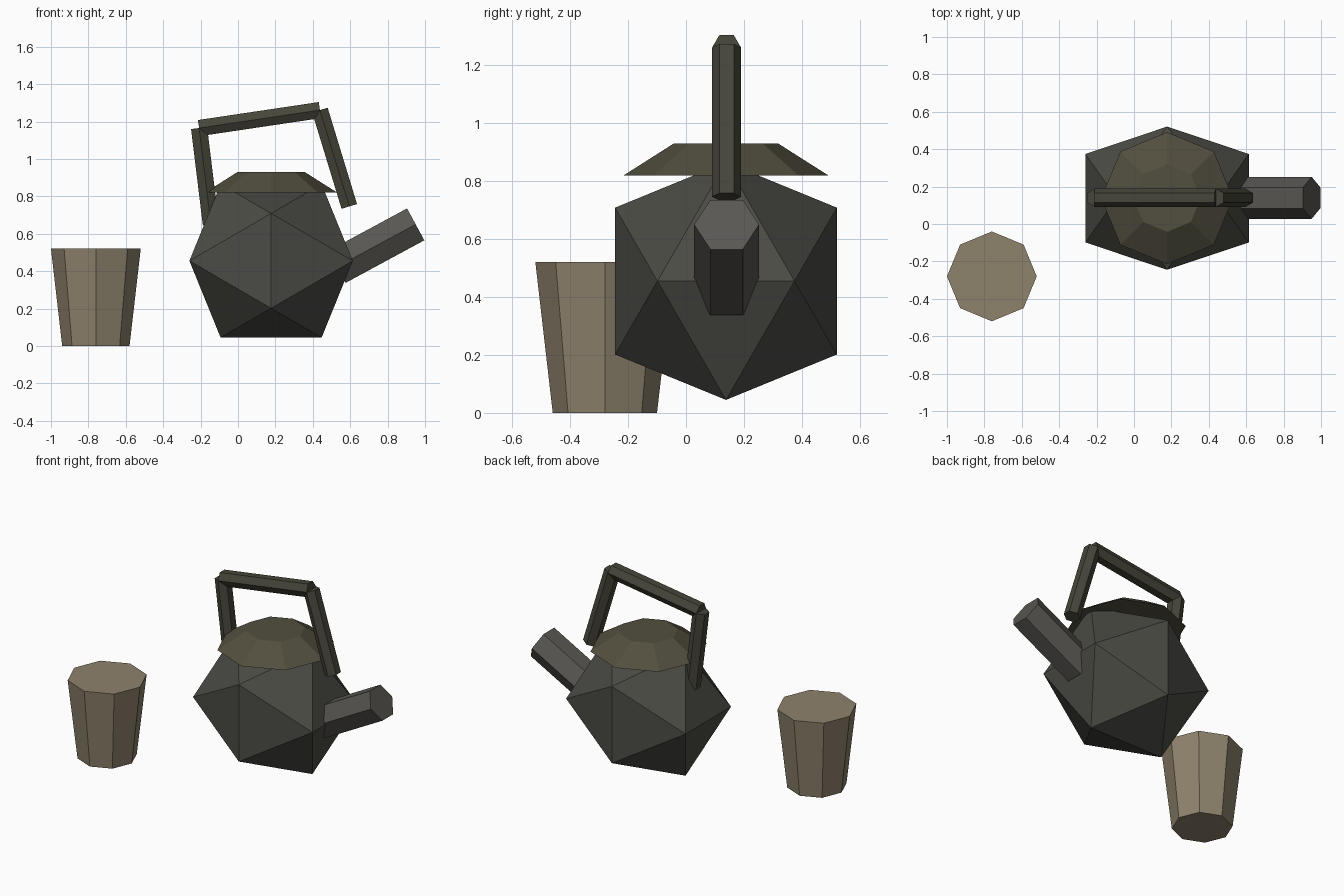
import bpy, bmesh
from math import cos, sin, tau, sqrt
from mathutils import Vector

if "Cube" in bpy.data.objects:
    bpy.data.objects.remove(bpy.data.objects["Cube"])

YC = 0.14  # depth of the kettle's centre plane


def finish(name, bm, color):
    bmesh.ops.recalc_face_normals(bm, faces=bm.faces)
    me = bpy.data.meshes.new(name)
    bm.to_mesh(me)
    bm.free()
    ob = bpy.data.objects.new(name, me)
    bpy.context.collection.objects.link(ob)
    mat = bpy.data.materials.new(name + "_paint")
    mat.diffuse_color = (*color, 1)
    mat.use_nodes = True
    mat.node_tree.nodes["Principled BSDF"].inputs["Base Color"].default_value = mat.diffuse_color
    me.materials.append(mat)
    return ob


def prism(name, start, end, r0, r1, sides, color):
    """Capped straight or tapered prism between two points, corners on the y axis."""
    a, b = Vector(start), Vector(end)
    u = Vector((0, 1, 0))
    v = (b - a).normalized().cross(u)
    bm = bmesh.new()
    rings = []
    for c, r in ((a, r0), (b, r1)):
        rings.append([bm.verts.new(c + r * (cos(tau * i / sides) * u + sin(tau * i / sides) * v))
                      for i in range(sides)])
    for i in range(sides):
        j = (i + 1) % sides
        bm.faces.new((rings[0][i], rings[0][j], rings[1][j], rings[1][i]))
    for ring in rings:
        bm.faces.new(ring)
    return finish(name, bm, color)


# Kettle body: stretched icosahedron resting on its lower edge
phi = (1 + sqrt(5)) / 2
bm = bmesh.new()
for s in (-1, 1):
    for t in (-phi, phi):
        for p in ((s, 0, t), (t, s, 0), (0, t, s)):
            bm.verts.new((0.177 + 0.27 * p[0], YC - 0.002 + 0.2365 * p[1], 0.455 + 0.2535 * p[2]))
bmesh.ops.convex_hull(bm, input=bm.verts)
finish("kettle_body", bm, (0.07, 0.07, 0.06))

# Lid
prism("lid", (0.177, YC - 0.002, 0.82), (0.177, YC - 0.002, 0.93), 0.353, 0.18, 8, (0.085, 0.078, 0.05))

# Spout
prism("spout", (0.53, YC, 0.423), (0.95, YC, 0.65), 0.112, 0.112, 6, (0.10, 0.095, 0.085))

# Handle: three bars end to end
path = [(-0.145, YC, 0.65), (-0.208, YC, 1.165), (0.438, YC, 1.261), (0.595, YC, 0.746)]
names = ("handle_rear", "handle_grip", "handle_front")
for name, p, q in zip(names, path, path[1:]):
    prism(name, p, q, 0.05, 0.05, 6, (0.062, 0.06, 0.042))

# Cup
prism("cup", (-0.76, -0.28, 0), (-0.76, -0.28, 0.52), 0.18, 0.24, 8, (0.27, 0.225, 0.15))
